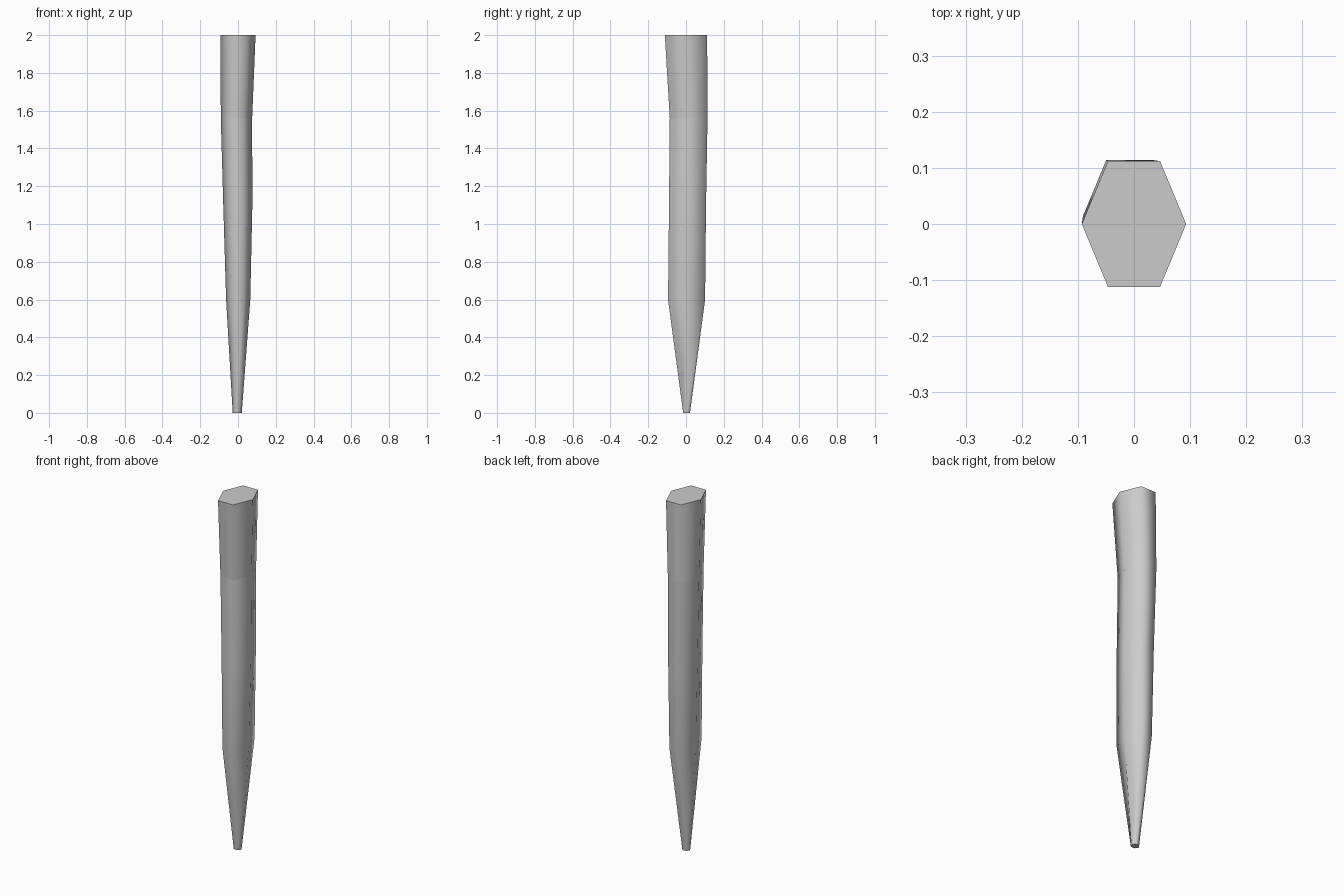
import bpy, bmesh
from math import cos, sin, pi

if "Cube" in bpy.data.objects:
    bpy.data.objects.remove(bpy.data.objects["Cube"])

# Cross-sections: height, centre x, centre y, half width, half depth, crisp ring
SECTIONS = [
    (0.00, -0.004, 0.003, 0.024, 0.018, True),
    (0.60, 0.001, 0.003, 0.064, 0.098, False),
    (1.10, -0.001, 0.008, 0.077, 0.098, False),
    (1.56, -0.008, 0.014, 0.083, 0.100, True),
    (2.00, 0.000, 0.000, 0.093, 0.112, True),
]
SIDES = 6


def hex_ring(bm, z, cx, cy, rx, ry):
    ry /= sin(pi / 3)  # half depth is measured to the flat sides
    return [bm.verts.new((cx + rx * cos(2 * pi * i / SIDES),
                          cy + ry * sin(2 * pi * i / SIDES), z))
            for i in range(SIDES)]


# Tapered leg: lofted hexagons, smooth along the sides
bm = bmesh.new()
rings = [hex_ring(bm, *s[:5]) for s in SECTIONS]
for low, high in zip(rings, rings[1:]):
    for i in range(SIDES):
        j = (i + 1) % SIDES
        bm.faces.new((low[i], low[j], high[j], high[i])).smooth = True

# Flat end caps
bm.faces.new(rings[0][::-1])
bm.faces.new(rings[-1])

# Crisp edges at the ends and the bend
for ring, section in zip(rings, SECTIONS):
    if section[5]:
        for i in range(SIDES):
            bm.edges.get((ring[i], ring[(i + 1) % SIDES])).smooth = False

mesh = bpy.data.meshes.new("tapered_leg")
bm.to_mesh(mesh)
bm.free()
bpy.context.collection.objects.link(bpy.data.objects.new("tapered_leg", mesh))
